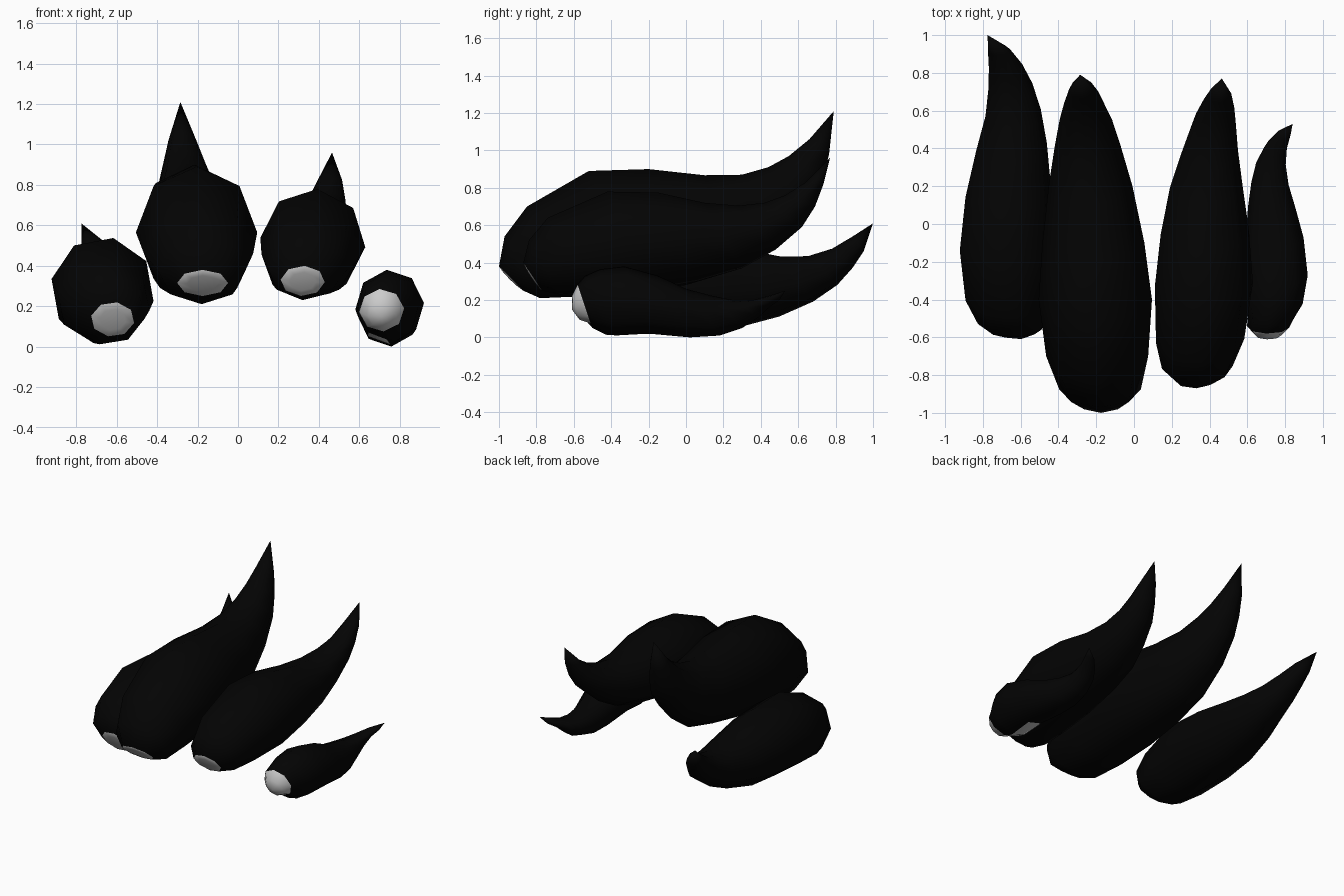
import bpy, bmesh
from math import sin, cos, pi, radians
from mathutils import Vector

if "Cube" in bpy.data.objects:
    bpy.data.objects.remove(bpy.data.objects["Cube"])


def material(name, v):
    m = bpy.data.materials.new(name)
    m.diffuse_color = (v, v, v, 1)
    m.use_nodes = True
    m.node_tree.nodes["Principled BSDF"].inputs["Base Color"].default_value = m.diffuse_color
    return m


BLACK, WHITE = material("black", 0.001), material("white", 0.8)
SIDES = 8
# Relative half width of successive rings, from blunt front to pointed rear
WIDTHS = [0.42, 0.72, 0.90, 1.0, 0.90, 0.74, 0.58, 0.46, 0.35, 0.23]


def lock(name, width, rings, tip, roll=0, cap=0.42, bulge=0.01, strip=()):
    """Tapered lock: each ring is top (y, z), bottom (y, z) and centre x."""
    bm = bmesh.new()
    roll = radians(roll)
    grow = 0.5 + 0.5 / cos(roll)  # partly offsets the shrinking of a rolled octagon
    angles = [roll + 2 * pi * k / SIDES for k in range(SIDES)]
    loops = []
    for (ty, tz, by, bz, x), rel in zip(rings, [cap] + WIDTHS[1:]):
        top, bot = Vector((x, ty, tz)), Vector((x, by, bz))
        mid, half = (top + bot) / 2, (top - bot) / 2 * grow
        side = Vector((width * rel * grow, 0, 0))
        loops.append([bm.verts.new(mid + half * cos(a) + side * sin(a)) for a in angles])

    # domed front cap: one inner ring and a nose point
    centre = sum((v.co for v in loops[0]), Vector()) / SIDES
    push = Vector((0, -0.8, -0.4)) * bulge
    inner = [bm.verts.new(centre.lerp(v.co, 0.6) + push * 0.7) for v in loops[0]]
    nose, point = bm.verts.new(centre + push), bm.verts.new(tip)
    loops.insert(0, inner)

    # side bands, then the fans that close both ends
    for i, (a, b) in enumerate(zip(loops, loops[1:])):
        for k in range(SIDES):
            n = (k + 1) % SIDES
            f = bm.faces.new((a[k], a[n], b[n], b[k]))
            f.material_index = int(i == 0 or (k == 4 and i in strip))
    for k in range(SIDES):
        n = (k + 1) % SIDES
        bm.faces.new((loops[-1][k], loops[-1][n], point))
        bm.faces.new((inner[n], inner[k], nose)).material_index = 1
    bmesh.ops.recalc_face_normals(bm, faces=bm.faces)
    for f in bm.faces:
        f.smooth = True
    me = bpy.data.meshes.new(name)
    bm.to_mesh(me)
    bm.free()
    me.materials.append(BLACK)
    me.materials.append(WHITE)
    bpy.context.collection.objects.link(bpy.data.objects.new(name, me))


# outer left lock, hooked tail
lock("left_outer_lock", 0.255, [
    (-.61, .22, -.50, .05, -.62), (-.60, .33, -.42, .01, -.645),
    (-.50, .43, -.26, .015, -.665), (-.22, .54, -.02, .02, -.67),
    (.08, .53, .24, .04, -.665), (.32, .47, .50, .11, -.648),
    (.50, .435, .68, .19, -.64), (.65, .435, .81, .28, -.655),
    (.78, .475, .89, .37, -.68), (.89, .54, .95, .46, -.715)],
    (-.775, 1.0, .61), roll=12)

# large inner left lock
lock("left_inner_lock", 0.30, [
    (-1.0, .38, -.87, .25, -.175), (-.97, .54, -.78, .21, -.18),
    (-.85, .70, -.55, .22, -.195), (-.52, .89, -.28, .24, -.205),
    (-.20, .90, .00, .28, -.215), (.10, .867, .30, .37, -.23),
    (.30, .87, .53, .53, -.245), (.44, .91, .67, .70, -.255),
    (.55, .97, .73, .84, -.265), (.66, 1.06, .765, .98, -.275)],
    (-.285, .79, 1.21))

# inner right lock
lock("right_inner_lock", 0.26, [
    (-.87, .40, -.77, .25, .32), (-.84, .52, -.68, .23, .335),
    (-.74, .64, -.50, .235, .35), (-.42, .78, -.22, .25, .37),
    (-.15, .775, .06, .30, .375), (.10, .72, .30, .37, .382),
    (.28, .705, .48, .47, .40), (.42, .72, .62, .59, .42),
    (.53, .76, .69, .70, .44), (.64, .83, .735, .82, .455)],
    (.465, .77, .96), roll=5)

# small outer right lock, with a domed cap and a pale strip below
lock("right_outer_lock", 0.17, [
    (-.58, .285, -.51, .075, .71), (-.54, .33, -.45, .035, .725),
    (-.46, .365, -.38, .01, .74), (-.33, .38, -.20, .02, .75),
    (-.15, .33, .02, .00, .745), (.00, .26, .18, .01, .73),
    (.13, .225, .30, .05, .72), (.25, .20, .39, .11, .725),
    (.36, .20, .45, .165, .75), (.45, .225, .50, .20, .79)],
    (.84, .53, .25), roll=-5, cap=0.66, bulge=0.08, strip=(2, 3))
